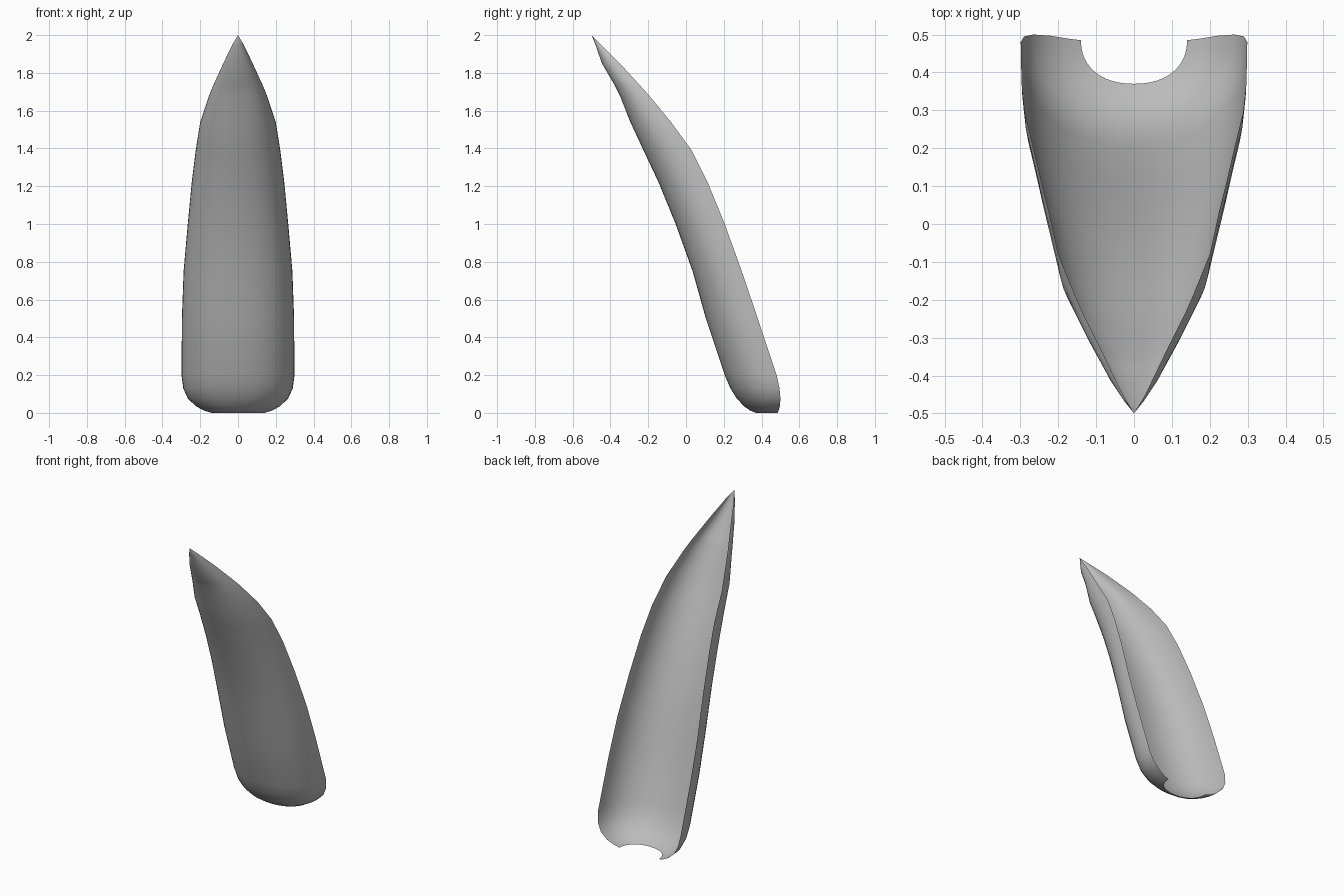
import bpy
import bmesh
import math

cube = bpy.data.objects.get("Cube")
if cube:
    bpy.data.objects.remove(cube)

grey = bpy.data.materials.new("plain_grey")
grey.use_nodes = True
colour = (0.5, 0.5, 0.5, 1)
grey.diffuse_color = colour
grey.node_tree.nodes["Principled BSDF"].inputs["Base Color"].default_value = colour

# Cross-sections: height, half width, y of the front ridge, y of the open rim
SECTIONS = [
    (0.0, 0.14, 0.37, 0.485), (0.012, 0.18, 0.34, 0.49), (0.035, 0.222, 0.307, 0.497),
    (0.075, 0.265, 0.27, 0.50), (0.13, 0.29, 0.235, 0.495), (0.2, 0.299, 0.205, 0.48),
    (0.5, 0.297, 0.105, 0.38), (0.75, 0.288, 0.035, 0.295), (1.0, 0.266, -0.055, 0.205),
    (1.22, 0.245, -0.145, 0.115), (1.39, 0.224, -0.225, 0.03), (1.54, 0.2, -0.295, -0.08),
    (1.68, 0.153, -0.35, -0.195), (1.73, 0.133, -0.375, -0.24), (1.85, 0.078, -0.445, -0.35),
    (1.95, 0.03, -0.48, -0.45),
]
STEPS = 24


def power(value, exponent):
    return math.copysign(abs(value) ** exponent, value)


# Open channel-shaped shell that curls under at the base and closes in a point
bm = bmesh.new()
rings = []
for z, half, front, rim in SECTIONS:
    ring = []
    for i in range(STEPS + 1):
        a = math.pi * (i / STEPS - 0.5)
        x = half * power(math.sin(a), 0.9)
        y = rim - (rim - front) * power(max(math.cos(a), 0), 0.9)
        ring.append(bm.verts.new((x, y, z)))
    rings.append(ring)

for low, high in zip(rings, rings[1:]):
    for i in range(STEPS):
        bm.faces.new((low[i], low[i + 1], high[i + 1], high[i]))

tip = bm.verts.new((0, -0.5, 2))
for a, b in zip(rings[-1], rings[-1][1:]):
    bm.faces.new((a, b, tip))

for face in bm.faces:
    face.smooth = True
mesh = bpy.data.meshes.new("curved_shell")
bm.to_mesh(mesh)
bm.free()
mesh.materials.append(grey)
shell = bpy.data.objects.new("curved_shell", mesh)
bpy.context.collection.objects.link(shell)
